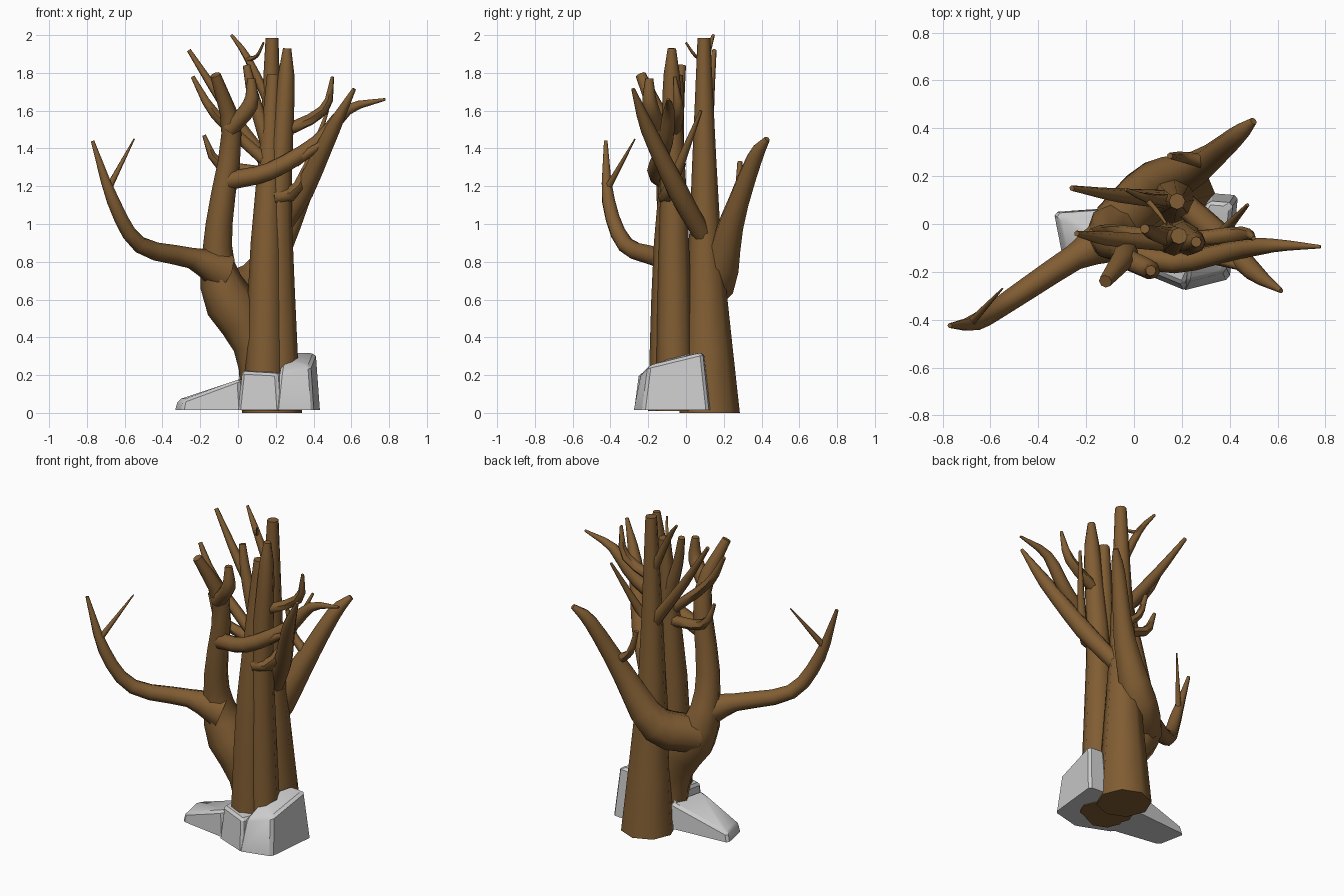
import bpy, bmesh, math
from mathutils import Vector

if "Cube" in bpy.data.objects:
    bpy.data.objects.remove(bpy.data.objects["Cube"])

bark = bpy.data.materials.new("bark")
bark.diffuse_color = (0.22, 0.11, 0.033, 1)
bark.use_nodes = True
bark.node_tree.nodes["Principled BSDF"].inputs["Base Color"].default_value = bark.diffuse_color


def finish(bm, name, mat=None, angle=60):
    bmesh.ops.recalc_face_normals(bm, faces=bm.faces)
    me = bpy.data.meshes.new(name)
    bm.to_mesh(me)
    bm.free()
    me.shade_smooth()
    me.set_sharp_from_angle(angle=math.radians(angle))
    if mat:
        me.materials.append(mat)
    ob = bpy.data.objects.new(name, me)
    bpy.context.collection.objects.link(ob)


def spline(P, steps):
    """Smooth path through the control points."""
    Q = [2 * P[0] - P[1]] + P + [2 * P[-1] - P[-2]]
    out = []
    for a, b, c, d in zip(Q, Q[1:], Q[2:], Q[3:]):
        for s in range(steps):
            t = s / steps
            out.append(0.5 * (2 * b + (c - a) * t + (2 * a - 5 * b + 4 * c - d) * t * t
                              + (3 * b - a - 3 * c + d) * t ** 3))
    return out + [P[-1]]


def limb(name, radii, *pts, sides=8, steps=3):
    """Round limb along a smooth path; radii are spread evenly along it."""
    bm = bmesh.new()
    P = spline([Vector(p) for p in pts], steps)
    last = len(P) - 1
    t_old = (P[1] - P[0]).normalized()
    u = t_old.orthogonal().normalized()
    rings = []
    for i, p in enumerate(P):
        t = (P[min(i + 1, last)] - P[max(i - 1, 0)]).normalized()
        if i == 0 and p.z < 0.02:          # flat foot on the ground
            t = Vector((0, 0, 1))
        u = t_old.rotation_difference(t) @ u
        u = (u - t * u.dot(t)).normalized()
        v = t.cross(u)
        t_old = t
        f = i / last * (len(radii) - 1)
        k = min(int(f), len(radii) - 2)
        r = radii[k] + (radii[k + 1] - radii[k]) * (f - k)
        rings.append([bm.verts.new(p + (u * math.cos(a) + v * math.sin(a)) * r)
                      for a in (math.tau * j / sides for j in range(sides))])
    for a, b in zip(rings, rings[1:]):
        for j in range(sides):
            n = (j + 1) % sides
            bm.faces.new((a[j], a[n], b[n], b[j]))
    bm.faces.new(rings[0])
    bm.faces.new(rings[-1])
    finish(bm, name, bark)


def rock(name, taper, *corners):
    """Chipped boulder: floor outline (x, y) with a height above each corner."""
    bm = bmesh.new()
    mid = sum((Vector(c[:2]) for c in corners), Vector((0, 0))) / len(corners)
    for x, y, h in corners:
        top = mid.lerp(Vector((x, y)), taper)
        bm.verts.new((x, y, 0.015))
        bm.verts.new((top.x, top.y, h))
    bmesh.ops.convex_hull(bm, input=bm.verts)
    bmesh.ops.dissolve_limit(bm, angle_limit=math.radians(8), verts=bm.verts, edges=bm.edges)
    edges = [e for e in bm.edges if max(v.co.z for v in e.verts) > 0.05]
    bmesh.ops.bevel(bm, geom=edges, offset=0.015, segments=1, affect='EDGES', clamp_overlap=True)
    finish(bm, name, angle=30)


# Trunks
limb("back_trunk", (.16, .118, .08, .056, .034), (.18, .125, 0), (.17, .1, 1), (.18, .095, 1.985))
limb("front_trunk", (.11, .1, .085, .06, .035), (.14, -.09, .01), (.152, -.085, .9), (.188, -.05, 1.79))
limb("right_trunk", (.1, .085, .06, .045, .022), (.23, -.06, .01), (.21, -.065, 1),
     (.25, -.075, 1.68), (.26, -.075, 1.93))
limb("left_trunk", (.1, .1, .135, .08, .065, .05, .028), (.12, -.02, .01), (.08, -.02, .36),
     (-.09, -.03, .69), (-.1, -.08, 1), (-.035, -.12, 1.48), (-.12, -.24, 1.79))

# Large limbs
limb("back_branch", (.11, .12, .085, .055, .04, .016), (-.08, -.01, .62), (.1, .16, .7),
     (.27, .24, 1), (.42, .36, 1.34), (.5, .43, 1.45))
limb("left_branch", (.11, .055, .045, .036, .01), (-.08, -.05, .75), (-.25, -.14, .82),
     (-.52, -.32, .89), (-.66, -.41, 1.12), (-.77, -.425, 1.44))
limb("right_branch", (.05, .055, .04, .01), (.19, .1, .92), (.345, -.04, 1.17), (.5, -.2, 1.5),
     (.615, -.28, 1.715))
limb("crossing_branch", (.05, .045, .036, .007), (-.05, -.11, 1.23), (.17, -.16, 1.28),
     (.42, -.11, 1.43), (.58, -.09, 1.605), (.78, -.095, 1.66))
limb("left_fork", (.045, .042, .022), (-.045, -.14, 1.5), (.065, -.19, 1.63), (.07, -.195, 1.77))
limb("middle_fork", (.045, .032, .02), (.17, -.06, 1.4), (.085, -.04, 1.66), (.045, -.02, 1.84))

# Thin branches
limb("upper_left_branch", (.042, .03, .012), (.17, .1, 1.3), (-.07, .12, 1.63), (-.26, .15, 1.92), sides=6)
limb("left_side_branch", (.035, .03, .012), (.14, -.08, 1.34), (-.12, -.06, 1.58), (-.24, -.04, 1.78), sides=6)
limb("low_left_branch", (.035, .03, .01), (.14, -.06, 1.27), (-.1, -.03, 1.32), (-.18, -.03, 1.47), sides=6)
limb("top_branch", (.03, .02, .008), (.175, .095, 1.62), (.05, .11, 1.88), (-.035, .145, 2), sides=6)
limb("right_side_branch", (.036, .03, .009), (.2, -.07, 1.47), (.45, -.04, 1.6), (.5, -.06, 1.78), sides=6)
limb("low_right_branch", (.04, .04, .026, .008), (.19, -.11, 1.14), (.32, -.08, 1.2),
     (.475, .08, 1.6), sides=6)

# Twigs
limb("top_twig", (.014, .006), (.05, .105, 1.87), (.1, .05, 1.89), (.135, 0, 1.96), sides=6)
limb("crossing_twig", (.032, .015), (.3, -.13, 1.33), (.49, -.19, 1.45), sides=6)
limb("left_branch_twig", (.02, .004), (-.685, -.415, 1.19), (-.55, -.27, 1.45), sides=6)
limb("back_branch_twig", (.032, .013), (.3, .26, 1.1), (.2, .28, 1.18), (.15, .285, 1.33), sides=6)

# Rocks around the foot
rock("left_rock", .93, (-.335, .05, .07), (-.3, -.13, .07), (.02, -.18, .18), (.08, .08, .18))
rock("middle_rock", .84, (0, -.19, .22), (.22, -.28, .21), (.3, -.1, .21), (.02, .09, .24))
rock("right_rock", .82, (.2, -.28, .21), (.4, -.23, .25), (.435, .12, .32), (.31, .13, .32), (.22, -.05, .3))
